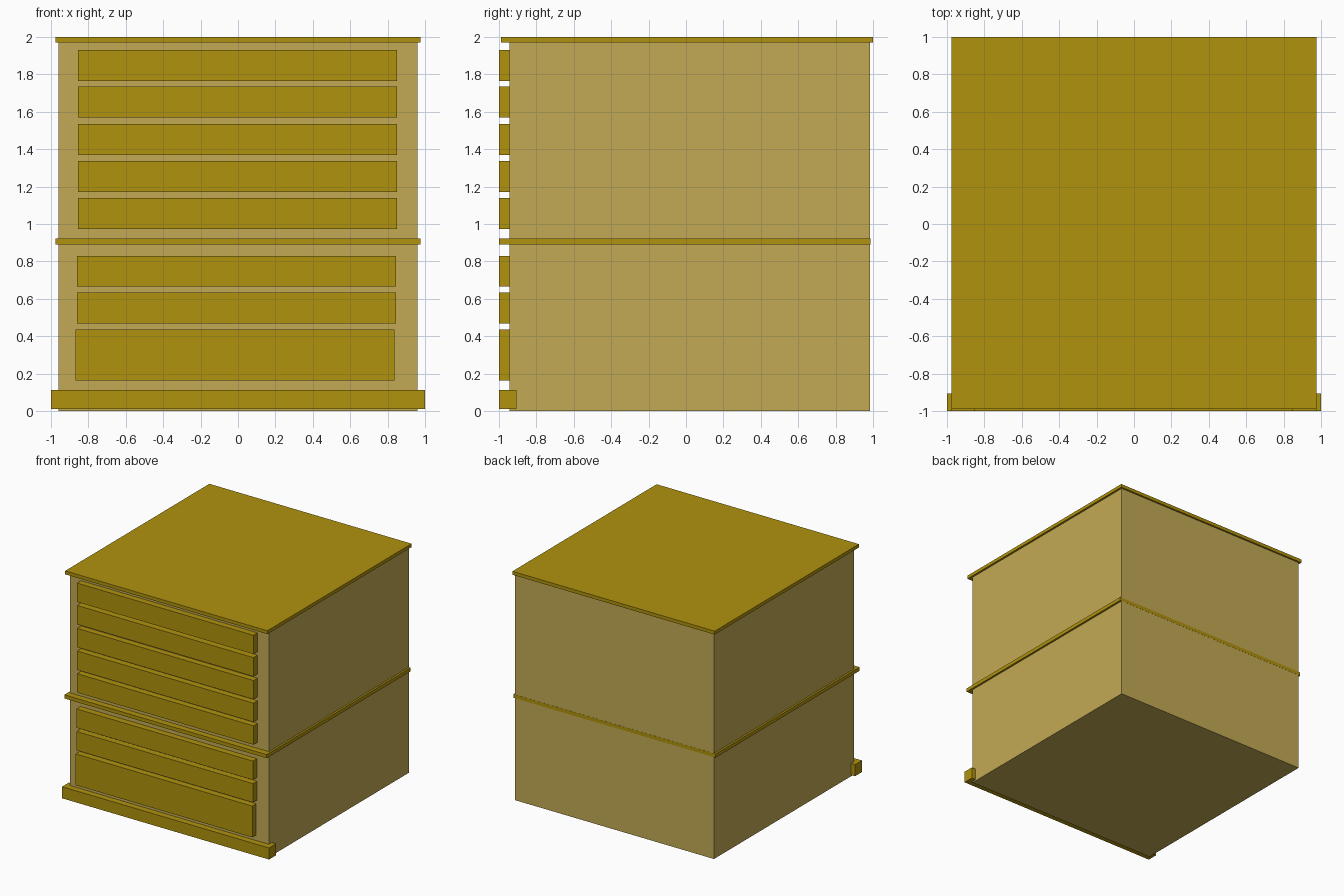
import bpy

if "Cube" in bpy.data.objects:
    bpy.data.objects.remove(bpy.data.objects["Cube"])


def material(name, rgb):
    m = bpy.data.materials.new(name)
    m.diffuse_color = (*rgb, 1)
    m.use_nodes = True
    m.node_tree.nodes["Principled BSDF"].inputs["Base Color"].default_value = m.diffuse_color
    return m


light_wood = material("light_wood", (0.545, 0.402, 0.087))
dark_wood = material("dark_wood", (0.434, 0.287, 0.004))


def box(name, x, y, z, mat):
    """Box from (min, max) extents on each axis."""
    spans = (x, y, z)
    bpy.ops.mesh.primitive_cube_add(size=1, location=[(a + b) / 2 for a, b in spans])
    ob = bpy.context.object
    ob.name = name
    ob.scale = [b - a for a, b in spans]
    bpy.ops.object.transform_apply(location=False, rotation=False, scale=True)
    ob.data.materials.append(mat)
    return ob


# Cabinet body
box("cabinet_body", (-0.96, 0.96), (-0.945, 0.985), (0, 1.97), light_wood)

# Top board, middle ledge and front plinth
box("top_board", (-0.977, 0.977), (-0.99, 1.0), (1.97, 2.0), dark_wood)
box("middle_ledge", (-0.977, 0.977), (-1.0, 0.986), (0.89, 0.922), dark_wood)
box("front_plinth", (-1.0, 1.0), (-1.0, -0.905), (0.012, 0.113), dark_wood)

# Drawer fronts: left, right, bottom, top
upper = [(-0.855, 0.85, z, z + 0.165) for z in (1.765, 1.57, 1.37, 1.172, 0.974)]
lower = [(-0.86, 0.845, 0.665, 0.83), (-0.86, 0.845, 0.468, 0.633),
         (-0.868, 0.838, 0.162, 0.435)]
for i, (x0, x1, z0, z1) in enumerate(upper + lower, 1):
    box(f"drawer_front_{i}", (x0, x1), (-1.0, -0.94), (z0, z1), dark_wood)
